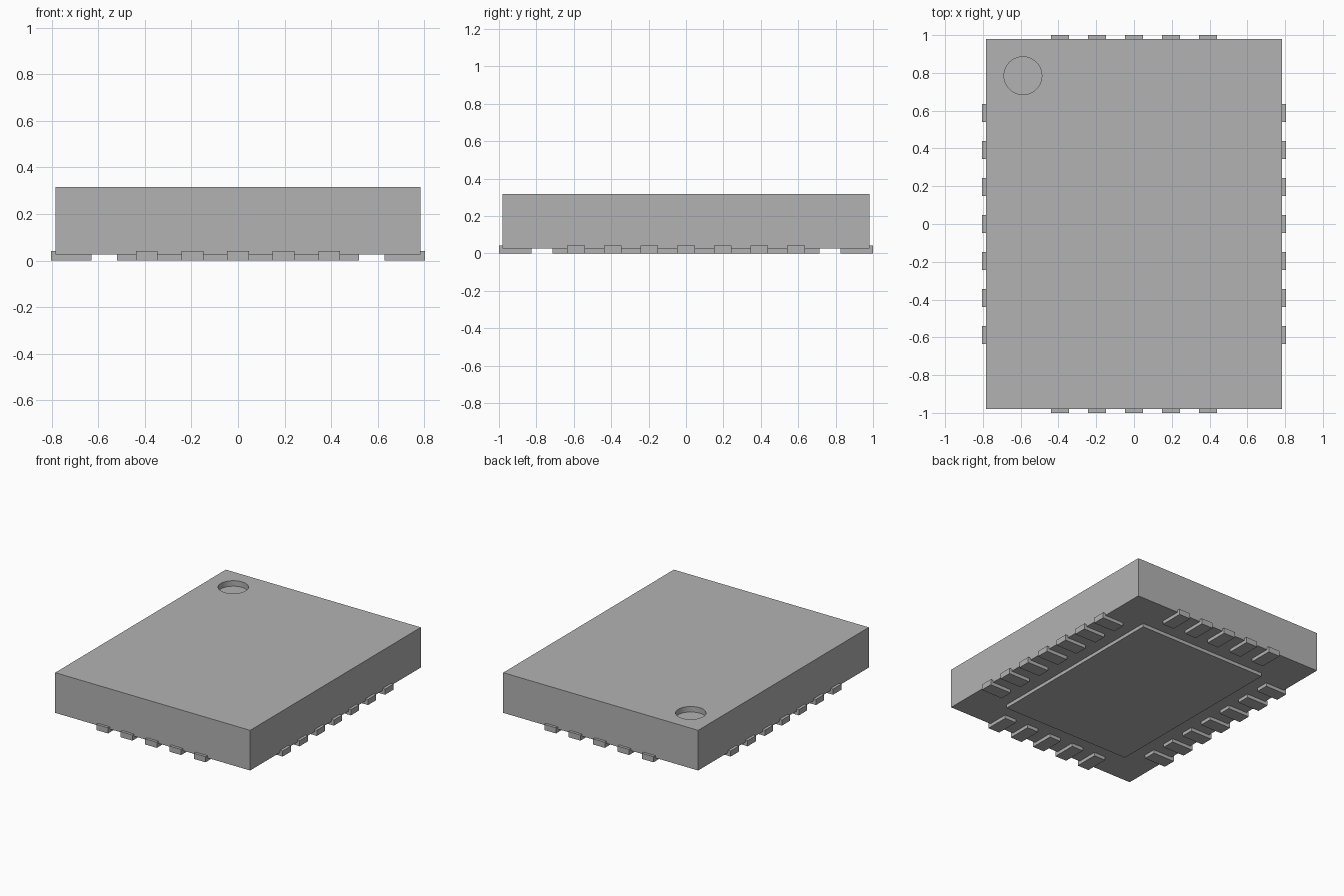
import bpy

cube = bpy.data.objects.get("Cube")
if cube:
    bpy.data.objects.remove(cube, do_unlink=True)

GREY = (0.45, 0.45, 0.45, 1)
grey = bpy.data.materials.new("plain grey")
grey.use_nodes = True
grey.diffuse_color = GREY
grey.node_tree.nodes["Principled BSDF"].inputs["Base Color"].default_value = GREY


def box(name, x, y, z):
    """Box spanning the given (low, high) ranges."""
    spans = (x, y, z)
    bpy.ops.mesh.primitive_cube_add(size=1, location=[(a + b) / 2 for a, b in spans])
    ob = bpy.context.object
    ob.name = name
    ob.scale = [b - a for a, b in spans]
    bpy.ops.object.transform_apply(location=False, rotation=False, scale=True)
    ob.data.materials.append(grey)
    return ob


HALF_X, HALF_Y = 0.784, 0.98
LIP, PITCH, PIN_HALF = 0.02, 0.196, 0.047
PIN_LENGTH, PIN_TOP = 0.175, 0.041
BASE, TOP = 0.025, 0.317

# Package body
body = box("body", (-HALF_X, HALF_X), (-HALF_Y, HALF_Y), (BASE, TOP))

# Shallow round corner marker sunk into the top
DIMPLE_DEPTH = 0.04
bpy.ops.mesh.primitive_cylinder_add(vertices=64, radius=0.1, depth=2 * DIMPLE_DEPTH,
                                    location=(-0.588, 0.785, TOP))
cutter = bpy.context.object
cutter.name = "dimple_cutter"
cutter.hide_render = True
cutter.data.materials.append(grey)
cut = body.modifiers.new("dimple", "BOOLEAN")
cut.operation = "DIFFERENCE"
cut.solver = "EXACT"
cut.object = cutter
bpy.ops.object.select_all(action="DESELECT")
body.select_set(True)
bpy.context.view_layer.objects.active = body
bpy.ops.object.modifier_apply(modifier=cut.name)
bpy.data.objects.remove(cutter, do_unlink=True)
bpy.ops.object.shade_smooth_by_angle()

# Thermal pad underneath
box("thermal_pad", (-0.52, 0.52), (-0.715, 0.715), (0, PIN_TOP))


# Contact pins along all four edges
def pin_row(name, count, half, side, along_x):
    out = sorted((side * (half + LIP), side * (half + LIP - PIN_LENGTH)))
    for i in range(count):
        c = (i - (count - 1) / 2) * PITCH
        across = (c - PIN_HALF, c + PIN_HALF)
        x, y = (across, out) if along_x else (out, across)
        box(f"{name}_pin_{i + 1}", x, y, (0, PIN_TOP))


pin_row("front", 5, HALF_Y, -1, True)
pin_row("back", 5, HALF_Y, 1, True)
pin_row("left", 7, HALF_X, 1, False)
pin_row("right", 7, HALF_X, -1, False)
